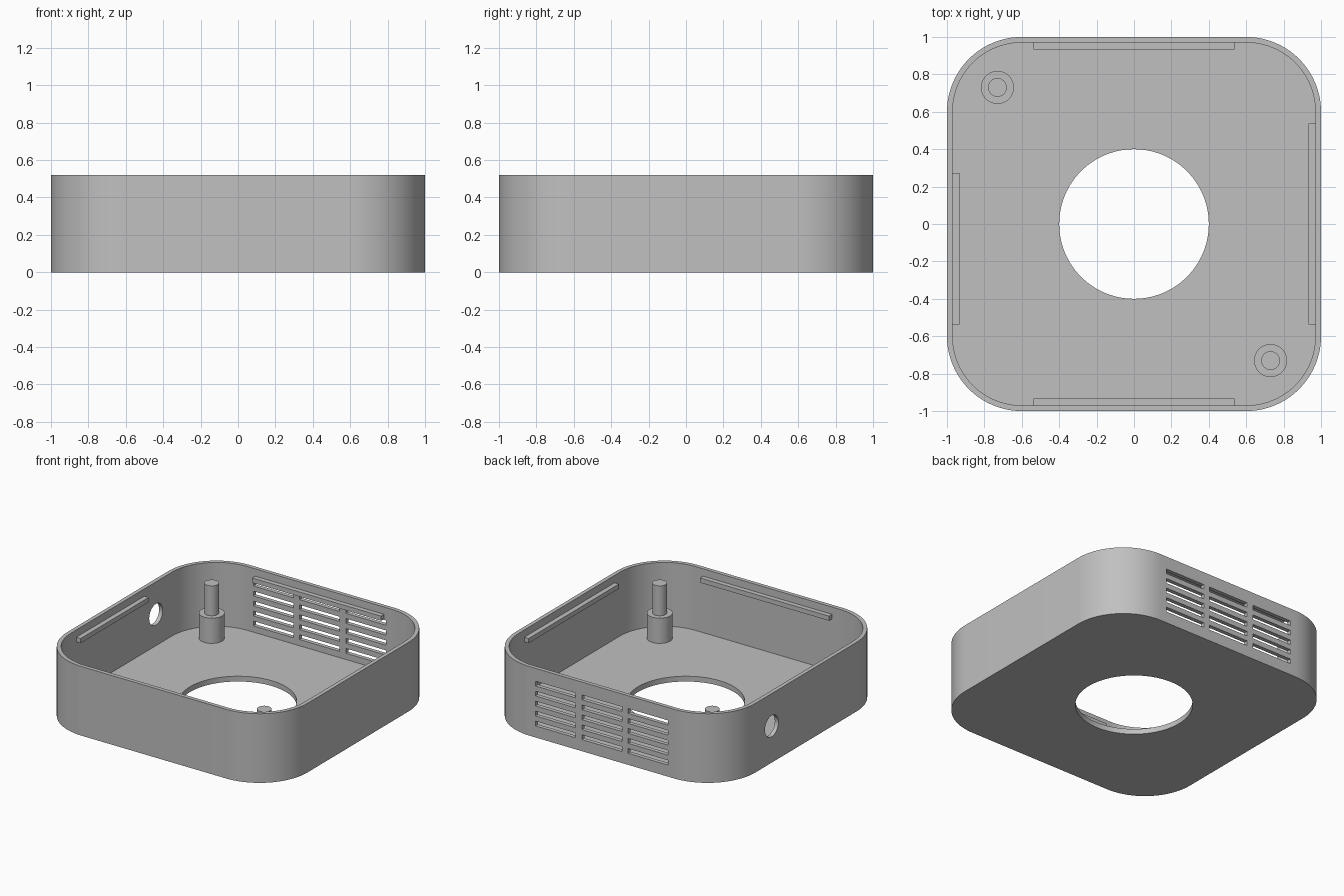
import bpy, bmesh, math
from mathutils import Matrix, Vector

cube = bpy.data.objects.get("Cube")
if cube:
    bpy.data.objects.remove(cube, do_unlink=True)

HEIGHT, FLOOR, WALL, RADIUS = 0.52, 0.04, 0.03, 0.4
INNER = 1 - WALL

grey = bpy.data.materials.new("plain_grey")
grey.use_nodes = True
grey.diffuse_color = (0.53, 0.53, 0.53, 1)
grey.node_tree.nodes["Principled BSDF"].inputs["Base Color"].default_value = grey.diffuse_color


def finish(name, bm):
    bmesh.ops.recalc_face_normals(bm, faces=bm.faces)
    mesh = bpy.data.meshes.new(name)
    bm.to_mesh(mesh)
    bm.free()
    mesh.materials.append(grey)
    obj = bpy.data.objects.new(name, mesh)
    bpy.context.collection.objects.link(obj)
    return obj


def smooth(obj):
    obj.data.shade_smooth()
    obj.data.set_sharp_from_angle(angle=math.radians(30))


def rounded_slab(name, half, radius, z0, z1, steps=20):
    """Rounded square outline extruded from z0 to z1."""
    bm = bmesh.new()
    verts = []
    for corner, (sx, sy) in enumerate(((1, 1), (-1, 1), (-1, -1), (1, -1))):
        for i in range(steps + 1):
            a = (corner + i / steps) * math.pi / 2
            verts.append(bm.verts.new((sx * (half - radius) + radius * math.cos(a),
                                       sy * (half - radius) + radius * math.sin(a), z0)))
    face = bm.faces.new(verts)
    top = bmesh.ops.extrude_face_region(bm, geom=[face])["geom"]
    bmesh.ops.translate(bm, vec=(0, 0, z1 - z0),
                        verts=[v for v in top if isinstance(v, bmesh.types.BMVert)])
    return finish(name, bm)


def box(name, x0, x1, y0, y1, z0, z1):
    bm = bmesh.new()
    size = Vector((x1 - x0, y1 - y0, z1 - z0))
    centre = Vector((x0 + x1, y0 + y1, z0 + z1)) / 2
    bmesh.ops.create_cube(bm, size=1, matrix=Matrix.Translation(centre) @ Matrix.Diagonal(size.to_4d()))
    return finish(name, bm)


def cylinder(name, centre, radius, depth, axis="Z", sides=64):
    bm = bmesh.new()
    turn = Matrix.Rotation(math.pi / 2, 4, "Y") if axis == "X" else Matrix.Identity(4)
    bmesh.ops.create_cone(bm, cap_ends=True, segments=sides, radius1=radius, radius2=radius,
                          depth=depth, matrix=Matrix.Translation(centre) @ turn)
    return finish(name, bm)


def cut(target, cutters):
    """Subtract every cutter, bake the result and drop the cutters."""
    for c in cutters:
        c.hide_render = True
        mod = target.modifiers.new("cut", "BOOLEAN")
        mod.operation = "DIFFERENCE"
        mod.solver = "EXACT"
        mod.object = c
    deps = bpy.context.evaluated_depsgraph_get()
    baked = bpy.data.meshes.new_from_object(target.evaluated_get(deps))
    target.modifiers.clear()
    target.data = baked
    for c in cutters:
        bpy.data.objects.remove(c, do_unlink=True)


# Open tray with a round floor opening and a cable hole in the right wall
tray = rounded_slab("tray", 1, RADIUS, 0, HEIGHT)
cutters = [
    rounded_slab("cavity_cutter", INNER, RADIUS - WALL, FLOOR, HEIGHT + 0.1),
    cylinder("floor_cutter", (0, 0, 0), 0.4, 0.4, sides=96),
    cylinder("cable_cutter", (-1, 0.41, 0.275), 0.08, 0.3, axis="X"),
]

# Vent slots in the back wall: three columns of five
for column in (-1, 0, 1):
    for row in range(5):
        x, z = column * 0.385, 0.105 + row * 0.075
        cutters.append(box("vent_cutter", x - 0.167, x + 0.167, 0.9, 1.1, z - 0.018, z + 0.018))
cut(tray, cutters)
smooth(tray)

# Snap rails under the rim
LOW, HIGH, REACH, SPAN = 0.43, 0.465, INNER - 0.036, 0.537
OUT = INNER + 0.005
box("back_rail", -SPAN, SPAN, REACH, OUT, LOW, HIGH)
box("front_rail", -SPAN, SPAN, -OUT, -REACH, LOW, HIGH)
box("left_rail", REACH, OUT, -SPAN, SPAN, LOW, HIGH)
box("right_rail", -OUT, -REACH, -SPAN, 0.272, LOW, HIGH)

# Stepped posts in two opposite corners
for name, s in (("back_right", -1), ("front_left", 1)):
    x, y = s * 0.73, -s * 0.73
    for part, radius, z0, z1 in (("base", 0.088, FLOOR - 0.01, 0.23), ("pin", 0.05, 0.22, 0.455)):
        smooth(cylinder(f"{name}_post_{part}", (x, y, (z0 + z1) / 2), radius, z1 - z0))
